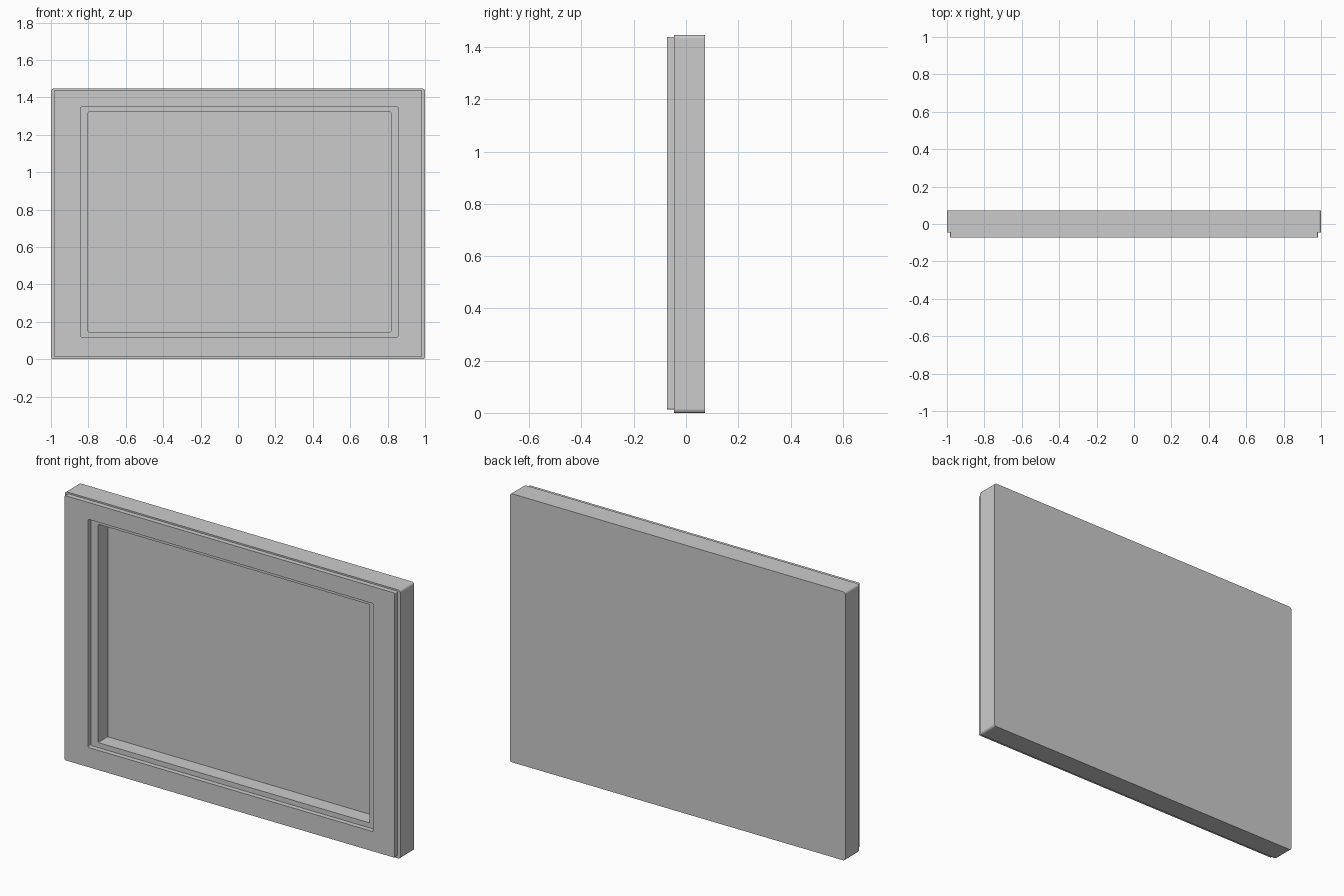
import bpy, bmesh, math

if "Cube" in bpy.data.objects:
    bpy.data.objects.remove(bpy.data.objects["Cube"])

# Depth planes, front to back
Y_FRONT, Y_STEP, Y_FLOOR, Y_BACK = -0.072, -0.046, 0.036, 0.072

# Outlines: x0, x1, z0, z1, corner radius
CASE = (-1.0, 1.0, 0.0, 1.447, 0.014)
BEZEL = (-0.984, 0.984, 0.013, 1.439, 0.006)
OPENING = (-0.843, 0.856, 0.119, 1.348, 0.006)
CAVITY = (-0.801, 0.817, 0.146, 1.322, 0.003)


def outline(bm, rect, y, steps=4):
    """Ring of vertices around a rounded rectangle at depth y."""
    x0, x1, z0, z1, r = rect
    corners = [(x1 - r, z1 - r), (x0 + r, z1 - r), (x0 + r, z0 + r), (x1 - r, z0 + r)]
    ring = []
    for i, (cx, cz) in enumerate(corners):
        for s in range(steps + 1):
            a = math.pi / 2 * (i + s / steps)
            ring.append(bm.verts.new((cx + r * math.cos(a), y, cz + r * math.sin(a))))
    return ring


def loft(name, sections, closed):
    """Join successive outlines; either loop round to the start or cap both ends."""
    bm = bmesh.new()
    rings = [outline(bm, rect, y) for rect, y in sections]
    n = len(rings[0])
    pairs = list(zip(rings, rings[1:]))
    if closed:
        pairs.append((rings[-1], rings[0]))
    else:
        bm.faces.new(rings[0])
        bm.faces.new(rings[-1])
    for a, b in pairs:
        for i in range(n):
            j = (i + 1) % n
            bm.faces.new((a[i], a[j], b[j], b[i]))
    bmesh.ops.recalc_face_normals(bm, faces=bm.faces)
    mesh = bpy.data.meshes.new(name)
    bm.to_mesh(mesh)
    bm.free()
    obj = bpy.data.objects.new(name, mesh)
    bpy.context.collection.objects.link(obj)
    return obj


# Case: solid back, sides, and the sunken panel
loft("case", [(CASE, Y_BACK), (CASE, Y_STEP), (CAVITY, Y_STEP), (CAVITY, Y_FLOOR)], False)

# Raised bezel on the front of the case
loft("front_bezel", [(BEZEL, Y_STEP), (BEZEL, Y_FRONT), (OPENING, Y_FRONT), (OPENING, Y_STEP)], True)
